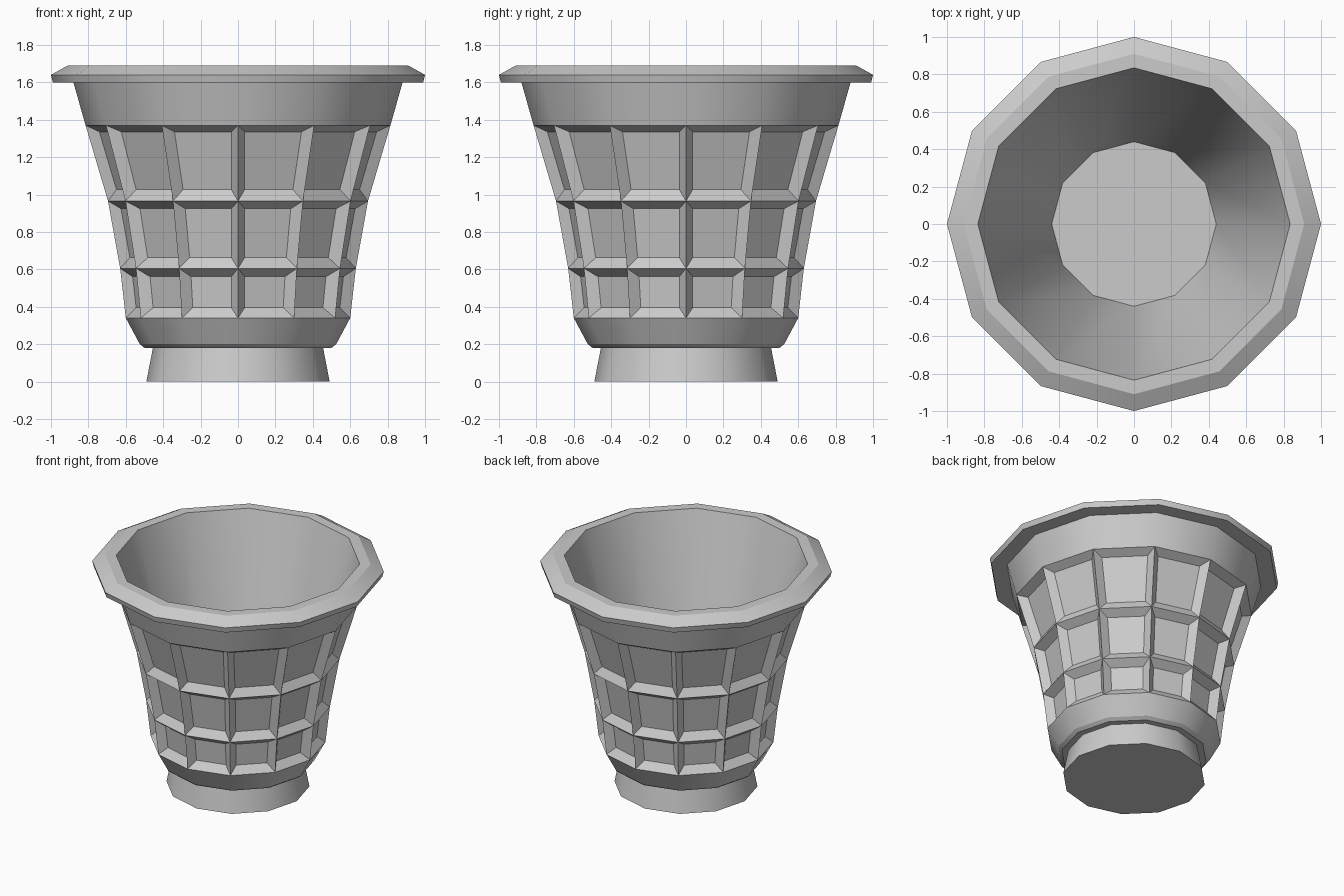
import bpy, bmesh
from math import cos, sin, tau, radians

if "Cube" in bpy.data.objects:
    bpy.data.objects.remove(bpy.data.objects["Cube"])

SIDES = 12
# (radius, height) from the foot, up the outside, over the rim, down to the inner floor
PROFILE = [(0.49, 0.0), (0.455, 0.18), (0.50, 0.18), (0.525, 0.20), (0.60, 0.34),
           (0.63, 0.605), (0.695, 0.965), (0.815, 1.37), (0.88, 1.60),
           (0.99, 1.60), (1.0, 1.64), (0.91, 1.69), (0.835, 1.69), (0.44, 0.20)]
PANEL_BANDS = (4, 5, 6)

bm = bmesh.new()
rings = [[bm.verts.new((r * cos(tau * i / SIDES), r * sin(tau * i / SIDES), z))
          for i in range(SIDES)] for r, z in PROFILE]

# Walls between successive rings
panels = []
for k in range(len(rings) - 1):
    a, b = rings[k], rings[k + 1]
    for i in range(SIDES):
        j = (i + 1) % SIDES
        f = bm.faces.new((a[i], a[j], b[j], b[i]))
        if k in PANEL_BANDS:
            panels.append(f)

# Underside and inner floor
bm.faces.new(rings[0][::-1])
bm.faces.new(rings[-1])
bm.normal_update()

# Recessed waffle panels
bmesh.ops.inset_individual(bm, faces=panels, thickness=0.05, depth=-0.05,
                           use_even_offset=True)
bm.normal_update()

# Smooth around the pot, crisp at every ring and panel edge
for f in bm.faces:
    f.smooth = True
for e in bm.edges:
    level = abs(e.verts[0].co.z - e.verts[1].co.z) < 1e-4
    e.smooth = not level and e.calc_face_angle(0) < radians(32)

mesh = bpy.data.meshes.new("planter_pot")
bm.to_mesh(mesh)
bm.free()
pot = bpy.data.objects.new("planter_pot", mesh)
bpy.context.collection.objects.link(pot)
